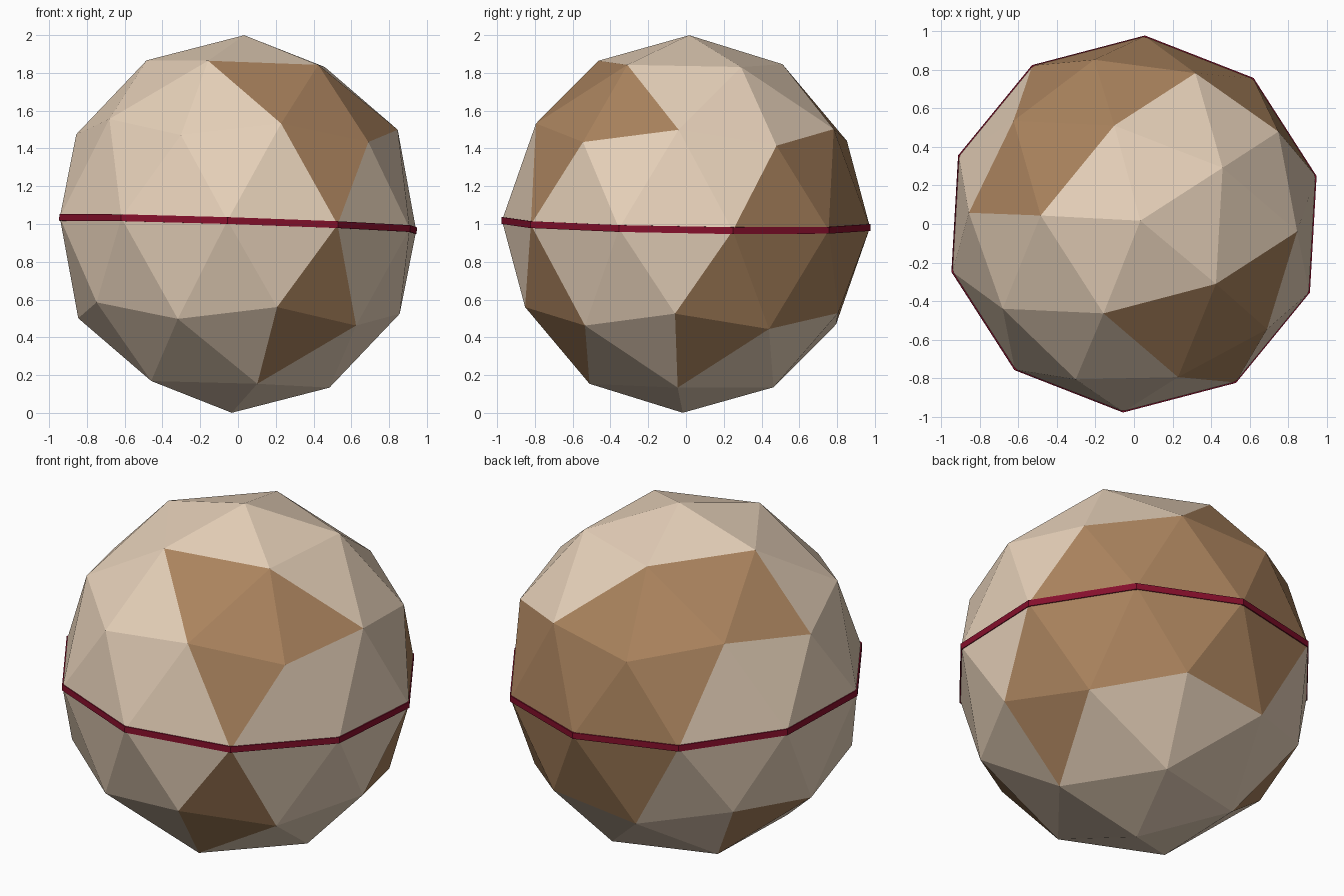
import bpy, bmesh, math
from mathutils import Vector, Matrix

if "Cube" in bpy.data.objects:
    bpy.data.objects.remove(bpy.data.objects["Cube"])

TURN = math.radians(32.7)          # azimuth of the first upper corner
WIDE = 0.976                       # ball is slightly taller than wide
TILT = Vector((0, 0, 1)).rotation_difference(Vector((0.033, 0.017, 1))).to_matrix().to_4x4()
PLACE = Matrix.Translation((0, 0, 1)) @ TILT


def material(name, rgb):
    m = bpy.data.materials.new(name)
    m.diffuse_color = (*rgb, 1)
    m.use_nodes = True
    m.node_tree.nodes["Principled BSDF"].inputs["Base Color"].default_value = m.diffuse_color
    return m


def direction(az, el):
    a, e = math.radians(az), math.radians(el)
    return Vector((math.cos(e) * math.cos(a), math.cos(e) * math.sin(a), math.sin(e)))


def finish(bm, name, mats):
    bmesh.ops.recalc_face_normals(bm, faces=bm.faces)
    bm.transform(PLACE)
    me = bpy.data.meshes.new(name)
    bm.to_mesh(me)
    bm.free()
    for m in mats:
        me.materials.append(m)
    ob = bpy.data.objects.new(name, me)
    bpy.context.collection.objects.link(ob)
    return ob


tan = material("pale tan", (0.80, 0.64, 0.49))
brown = material("brown", (0.40, 0.225, 0.11))
red = material("dark red", (0.24, 0.005, 0.025))

# Faceted ball, turned so its upper corners start at TURN
bm = bmesh.new()
bmesh.ops.create_icosphere(bm, subdivisions=2, radius=1)
for v in bm.verts:
    v.co.normalize()
corner = next(v.co for v in bm.verts if len(v.link_edges) == 5 and 0.3 < v.co.z < 0.6)
bm.transform(Matrix.Rotation(TURN - math.atan2(corner.y, corner.x), 4, 'Z'))

# Brown patches: the facet nearest each (azimuth, elevation)
PATCHES = [
    # large patch over the back
    (141, 53), (164, 40), (118, 40), (123, 20), (92, 40), (87, 20), (105, 9),
    (69, 11), (51, 20), (33, 9), (33, -11), (15, -20), (10, -40), (51, -20),
    (69, -9), (87, -20), (105, -11),
    # small patches
    (154, -40), (303, -20), (298, -40),
    (285, 53), (308, 40), (303, 20), (334, 40),
]
bm.faces.ensure_lookup_table()
for az, el in PATCHES:
    d = direction(az, el)
    max(bm.faces, key=lambda f: f.calc_center_median().normalized().dot(d)).material_index = 1
bm.transform(Matrix.Diagonal((WIDE, WIDE, 1, 1)))
finish(bm, "faceted_ball", [tan, brown])

# Thin ten-sided band along the equator edges
bm = bmesh.new()
profile = [(0.966, -0.018), (0.979, -0.018), (0.979, 0.018), (0.966, 0.018)]
rings = []
for k in range(10):
    a = TURN + math.radians(18 + 36 * k)
    rings.append([bm.verts.new((r * math.cos(a), r * math.sin(a), z)) for r, z in profile])
for k in range(10):
    p, q = rings[k], rings[(k + 1) % 10]
    for i in range(4):
        j = (i + 1) % 4
        bm.faces.new((p[i], q[i], q[j], p[j]))
finish(bm, "equator_band", [red])
